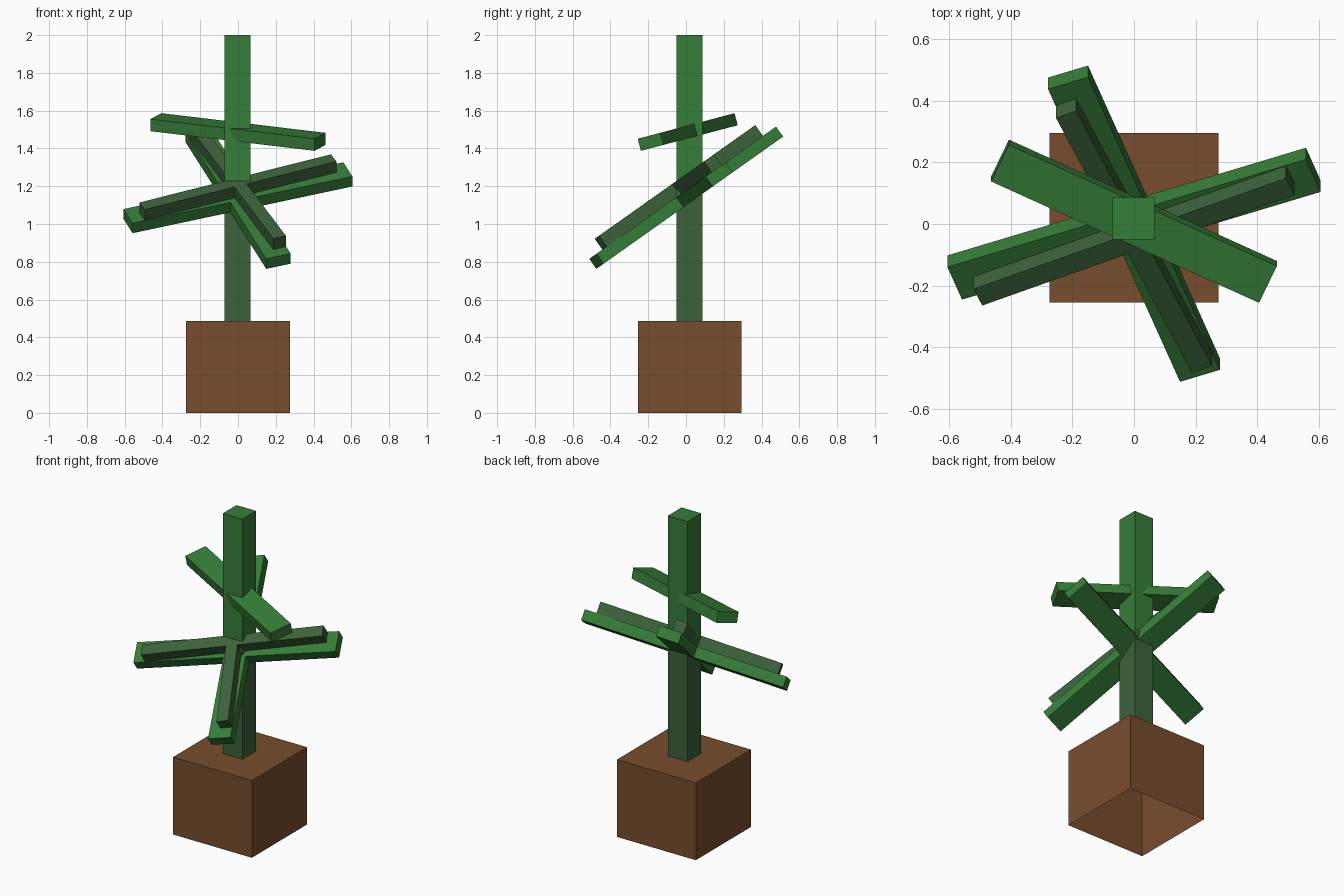
import bpy, bmesh, math
from mathutils import Matrix, Vector

if "Cube" in bpy.data.objects:
    bpy.data.objects.remove(bpy.data.objects["Cube"])


def material(name, rgb):
    m = bpy.data.materials.new(name)
    m.diffuse_color = (*rgb, 1.0)
    m.use_nodes = True
    m.node_tree.nodes["Principled BSDF"].inputs["Base Color"].default_value = m.diffuse_color
    return m


BROWN = material("pot_brown", (0.187, 0.073, 0.027))
GREEN = material("leaf_green", (0.036, 0.205, 0.040))
GREY_GREEN = material("stem_grey_green", (0.045, 0.122, 0.043))


def box(name, size, center, mat, tilt=0.0, spin=0.0, open_bottom=False):
    """Box spun about its own z, then tilted about x (degrees)."""
    bm = bmesh.new()
    bmesh.ops.create_cube(bm, size=1.0)
    if open_bottom:
        bm.normal_update()
        low = [f for f in bm.faces if f.normal.z < -0.5]
        bmesh.ops.delete(bm, geom=low, context='FACES_ONLY')
    bm.transform(Matrix.Translation(Vector(center))
                 @ Matrix.Rotation(math.radians(tilt), 4, 'X')
                 @ Matrix.Rotation(math.radians(spin), 4, 'Z')
                 @ Matrix.Diagonal((*size, 1.0)))
    me = bpy.data.meshes.new(name)
    bm.to_mesh(me)
    bm.free()
    me.materials.append(mat)
    ob = bpy.data.objects.new(name, me)
    bpy.context.collection.objects.link(ob)
    return ob


# Pot: closed top, hollow underneath
box("pot", (0.55, 0.55, 0.487), (0, 0.02, 0.2435), BROWN, open_bottom=True)

# Trunk in two tones
SPLIT, TOP, POT_TOP = 1.23, 2.0, 0.487
for name, z0, z1, mat in (("lower_trunk", POT_TOP, SPLIT, GREY_GREEN),
                          ("upper_trunk", SPLIT, TOP, GREEN)):
    box(name, (0.137, 0.137, z1 - z0), (-0.002, 0.018, (z0 + z1) / 2), mat)

# Tilted cross of wide branches with a thinner cross resting on it
TILT = 35.3
base = Vector((0, 0.001, 1.139))
normal = Matrix.Rotation(math.radians(TILT), 3, 'X') @ Vector((0, 0, 1))
for i in range(2):
    box(f"wide_branch_{i + 1}", (1.24, 0.138, 0.065), base, GREEN,
        TILT, 20.2 + 90 * i)
    box(f"thin_branch_{i + 1}", (1.105, 0.071, 0.07), base + normal * 0.0675,
        GREY_GREEN, TILT, 23.5 + 90 * i)

# Single upper branch
box("upper_branch", (0.96, 0.136, 0.066), (0, 0.009, 1.487), GREEN, 14.8, -25.1)
